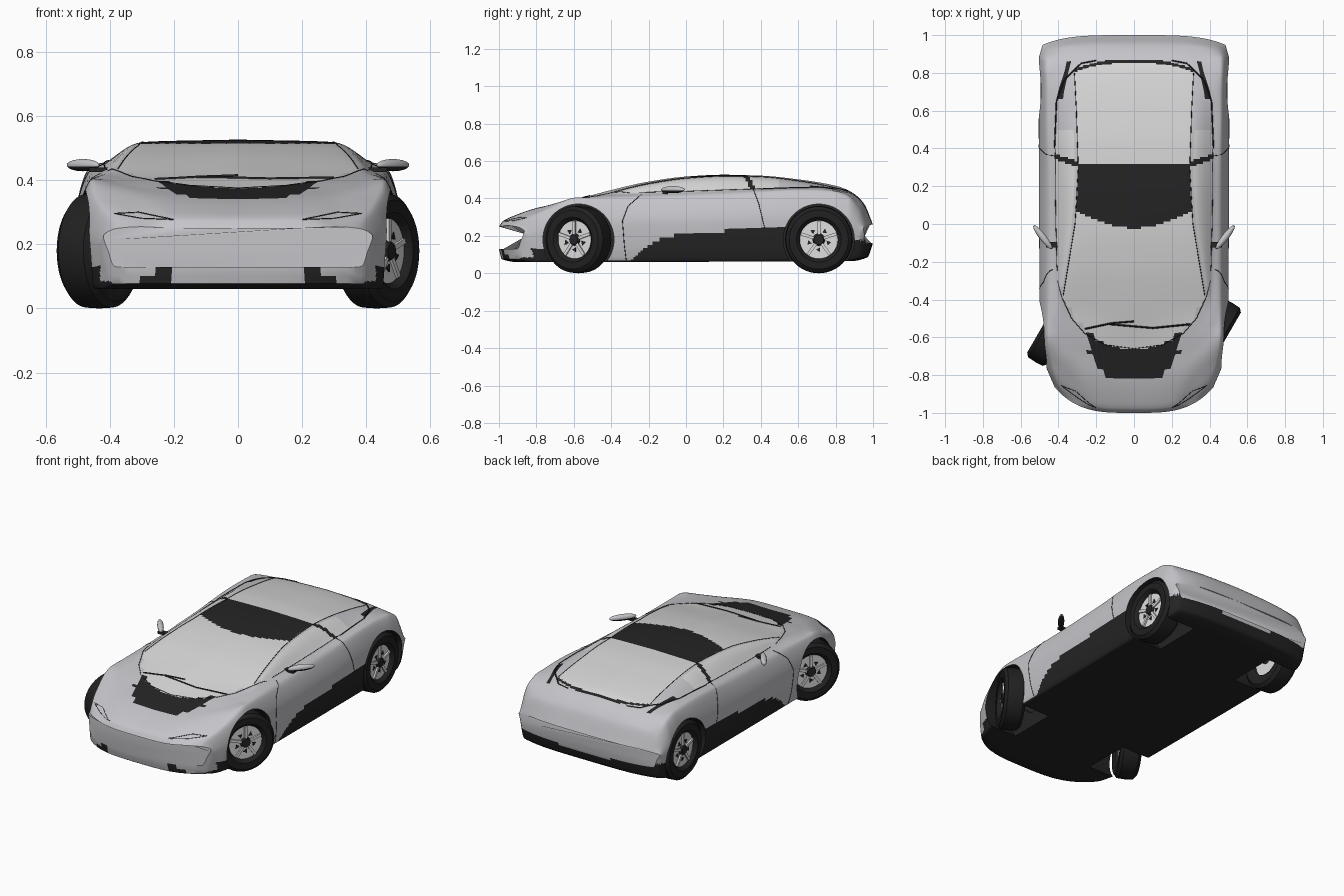
import bpy, bmesh, math
from mathutils import Vector, Matrix
from mathutils.bvhtree import BVHTree

if "Cube" in bpy.data.objects:
    bpy.data.objects.remove(bpy.data.objects["Cube"])


def material(name, r, g, b):
    m = bpy.data.materials.new(name)
    m.use_nodes = True
    m.diffuse_color = (r, g, b, 1)
    m.node_tree.nodes["Principled BSDF"].inputs["Base Color"].default_value = (r, g, b, 1)
    return m


DARK = material("dark trim", .018, .018, .019)
PAINT = material("silver paint", .56, .56, .59)
GLASS = material("pale glass", .68, .68, .68)
TYRE = material("tyre rubber", .015, .015, .015)
RIM = material("bright rim", .74, .74, .74)
METAL = material("axle grey", .09, .09, .09)


def add_object(name, bm, mats, angle=35):
    mesh = bpy.data.meshes.new(name)
    bmesh.ops.recalc_face_normals(bm, faces=bm.faces)
    bm.to_mesh(mesh)
    bm.free()
    for m in mats:
        mesh.materials.append(m)
    ob = bpy.data.objects.new(name, mesh)
    bpy.context.collection.objects.link(ob)
    smooth(ob, angle)
    return ob


def smooth(ob, angle=35):
    bpy.ops.object.select_all(action='DESELECT')
    ob.select_set(True)
    bpy.context.view_layer.objects.active = ob
    bpy.ops.object.shade_smooth_by_angle(angle=math.radians(angle))


def ease(pts):
    """Smooth curve through (t, value) points, without overshoot."""
    d = [(b[1] - a[1]) / (b[0] - a[0]) for a, b in zip(pts, pts[1:])]
    m = [d[0]] + [2 * p * q / (p + q) if p * q > 0 else 0 for p, q in zip(d, d[1:])] + [d[-1]]

    def f(t):
        i = max([k for k in range(len(d)) if pts[k][0] <= t], default=0)
        (t0, v0), (t1, v1) = pts[i], pts[i + 1]
        h = t1 - t0
        s = min(1, max(0, (t - t0) / h))
        return ((1 + 2 * s) * v0 + s * h * m[i]) * (1 - s) ** 2 + ((3 - 2 * s) * v1 + (s - 1) * h * m[i + 1]) * s * s
    return f


# Body profiles along the length
floor = ease([(-1, .13), (-.985, .075), (-.9, .06), (.88, .065), (.97, .085), (1, .16)])
width = ease([(-1, .42), (-.9, .465), (-.7, .495), (-.4, .5), (.9, .505), (1, .485)])
shoulder_z = ease([(-1, .25), (-.95, .29), (-.85, .335), (-.6, .405), (-.3, .405), (.2, .42),
                   (.6, .445), (.8, .44), (.9, .41), (.96, .34), (1, .25)])
belt_x = ease([(-1, .3), (-.7, .36), (-.4, .41), (.4, .42), (.65, .41), (.85, .36), (1, .34)])
belt_z = ease([(-1, .255), (-.9, .31), (-.7, .38), (-.4, .42), (0, .435), (.4, .45), (.7, .458),
               (.85, .435), (.95, .37), (1, .26)])
rail_x = ease([(-1, .18), (-.8, .25), (-.66, .3), (-.4, .375), (-.2, .345), (0, .312),
               (.3, .295), (.8, .315), (1, .22)])
rail_drop = ease([(-1, 0), (-.66, -.008), (-.4, .015), (0, .01), (.4, .007), (.8, .012), (1, 0)])
top_z = ease([(-1, .25), (-.98, .278), (-.93, .303), (-.82, .34), (-.66, .375), (-.4, .445), (-.2, .49),
              (0, .517), (.2, .527), (.4, .522), (.6, .502), (.8, .468), (.88, .437), (.95, .375), (1, .26)])
sill_z = ease([(-.31, .05), (-.2, .15), (-.1, .195), (.1, .22), (.52, .245), (.57, .25)])

STEP, SPANS, ROWS = 9, 7, 190


def half_section(s):
    b, w, t = floor(s), width(s), top_z(s)
    ctrl = [(0, b), (w - .04, b), (w - .015, b + .05), (w, (b + shoulder_z(s)) / 2 + .035),
            (w - .045, shoulder_z(s)), (belt_x(s), belt_z(s)), (rail_x(s), t - rail_drop(s)), (0, t)]
    fx, fz = (ease([(i, c[k]) for i, c in enumerate(ctrl)]) for k in (0, 1))
    nose, tail = max(0, -.5 - s) * 2, max(0, (s - .7) / .3)
    out = []
    for j in range(SPANS * STEP + 1):
        x = fx(j / STEP)
        y = s + .2 * (x / .47) ** 3.5 * nose ** 1.3 - .05 * (x / .48) ** 4 * tail
        out.append(Vector((x, y, fz(j / STEP))))
    return out


def body_colour(c, n, u):
    ax, y, z = abs(c.x), c.y, c.z
    if n.z < -.6 and z < .12:
        return 0
    if u < 4:
        # Sills, front lip with fins, rear diffuser
        if -.31 < y < .57 and z < sill_z(y):
            return 0
        fin = max(0, 1 - abs(ax - .24) / .05) * .04
        if y < -.7 and (z < .085 + fin or (ax > .43 and z < .135)):
            return 0
        return 0 if y > .84 and z < .15 + .03 * min(1, (ax / .4) ** 4) else 1
    screen = -.66 + .28 * (ax / .38) ** 2.6
    if u > 6 and y > screen:
        # Windscreen, roof panel, rear window
        if y < -.02 + .07 * (ax / .28) ** 2:
            return 2
        if y < .32:
            return 0
        rear = .85 - .04 * (ax / .3) ** 3
        return 2 if y < rear else 0 if y < rear + .018 else 1
    if u > 5 and -.82 < y < screen and ax < min(.24, .14 + .7 * (y + .82)):
        return 0
    if 5 < u < 6:
        # Side windows with the slanted pillar, dark rear corners
        if 0 < y - .3 - (6 - u) * .05 < .03:
            return 0
        if -.33 < y < .5 and 5.12 < u < 5.85:
            return 2
        if .66 < y < .86 and u < 5.4:
            return 0
    return 1


# Body shell lofted from cross sections
bm = bmesh.new()
rings = []
for i in range(ROWS + 1):
    t = -1 + 2 * i / ROWS
    half = half_section(.6 * t + .4 * math.sin(t * math.pi / 2))
    ring = half + [Vector((-p.x, p.y, p.z)) for p in half[-2:0:-1]]
    rings.append([bm.verts.new(p) for p in ring])
n, half_n = len(rings[0]), SPANS * STEP
for a, b in zip(rings, rings[1:]):
    for j in range(n):
        k = (j + 1) % n
        f = bm.faces.new((a[j], a[k], b[k], b[j]))
        f.normal_update()
        u = (j + .5 if j < half_n else 2 * half_n - j - .5) / STEP
        f.material_index = body_colour(f.calc_center_median(), -f.normal, u)
for ring in (rings[0], rings[-1]):
    bm.faces.new(ring).material_index = 1
bmesh.ops.recalc_face_normals(bm, faces=bm.faces)
for f in bm.faces:
    if f.normal.z < -.6 and f.calc_center_median().z < .12:
        f.material_index = 0
surface = BVHTree.FromBMesh(bm)
body = add_object("body_shell", bm, [DARK, PAINT, GLASS])


def cylinder(bm, radius, depth, mat, segs=40, radius2=None):
    return bmesh.ops.create_cone(bm, cap_ends=True, segments=segs, radius1=radius,
                                 radius2=radius if radius2 is None else radius2, depth=depth, matrix=mat)["verts"]


# Wheel arches
ALONG_X = Matrix.Rotation(math.pi / 2, 4, 'Y')
FRONT, REAR, AXLE_Z = -.575, .71, .18
bm = bmesh.new()
for y in (FRONT, REAR):
    for side in (-1, 1):
        cylinder(bm, .19, .4, Matrix.Translation((side * .475, y, AXLE_Z)) @ ALONG_X, 64)
cutter = add_object("arch_cutter", bm, [DARK])
cutter.hide_render = True
cut = body.modifiers.new("wheel arches", 'BOOLEAN')
cut.operation, cut.solver, cut.object = 'DIFFERENCE', 'EXACT', cutter
bpy.context.view_layer.objects.active = body
bpy.ops.object.modifier_apply(modifier=cut.name)
bpy.data.objects.remove(cutter)
smooth(body)


# Wheels: lathed tyre, rim dish, five spokes, hub
def wheel(name, side, y, steer):
    bm = bmesh.new()
    place = Matrix.Translation((side * .433, y, AXLE_Z)) @ Matrix.Rotation(steer, 4, 'Z') \
        @ Matrix.Scale(side, 4, (1, 0, 0))
    outline = [(-.05, .1), (-.062, .12), (-.062, .158), (-.045, .177), (0, .18),
               (.045, .177), (.062, .158), (.062, .12), (.05, .106), (.035, .1)]
    verts = [bm.verts.new((x, 0, r)) for x, r in outline]
    edges = [bm.edges.new(p) for p in zip(verts, verts[1:])]
    bmesh.ops.spin(bm, geom=verts + edges, axis=(1, 0, 0), cent=(0, 0, 0), angle=math.tau, steps=48)
    bmesh.ops.remove_doubles(bm, verts=bm.verts, dist=.0005)

    def part(verts, index):
        for f in {f for v in verts for f in v.link_faces}:
            f.material_index = index
    part(cylinder(bm, .103, .075, Matrix.Translation((.002, 0, 0)) @ ALONG_X), 1)
    part(cylinder(bm, .034, .016, Matrix.Translation((.046, 0, 0)) @ ALONG_X, 20, .026), 2)
    for k in range(5):
        turn = Matrix.Rotation(k * math.tau / 5, 4, 'X')
        spoke = turn @ Matrix.Translation((.044, 0, .06)) @ Matrix.Diagonal((.01, .016, .08, 1))
        part(bmesh.ops.create_cube(bm, size=1, matrix=spoke)["verts"], 1)
        slot = turn @ Matrix.Rotation(math.pi / 5, 4, 'X') @ Matrix.Translation((.041, 0, .054)) @ ALONG_X
        part(cylinder(bm, .015, .004, slot, 3), 2)
    bm.transform(place)
    add_object(name, bm, [TYRE, RIM, DARK])


for side, label in ((1, "left"), (-1, "right")):
    wheel("front_wheel_" + label, side, FRONT, -math.radians(30))
    wheel("rear_wheel_" + label, side, REAR, 0)
for label, y in (("front", FRONT), ("rear", REAR)):
    bm = bmesh.new()
    cylinder(bm, .03, .78, Matrix.Translation((0, y, AXLE_Z)) @ ALONG_X, 20)
    add_object(label + "_axle", bm, [METAL])

# Door mirrors: swept blade with dark underside, and arm
for side, label in ((1, "left"), (-1, "right")):
    bm = bmesh.new()
    head = Matrix.Translation((.483, -.07, .447)) @ Matrix.Rotation(math.radians(52), 4, 'Z')
    bmesh.ops.create_uvsphere(bm, u_segments=24, v_segments=14, radius=1,
                              matrix=head @ Matrix.Diagonal((.08, .018, .019, 1)))
    for f in bm.faces:
        f.material_index = 1 if f.calc_center_median().z < .442 else 0
    arm = Matrix.Translation((.435, -.11, .432)) @ Matrix.Diagonal((.06, .03, .014, 1))
    for f in {f for v in bmesh.ops.create_cube(bm, size=1, matrix=arm)["verts"] for f in v.link_faces}:
        f.material_index = 1
    bm.transform(Matrix.Scale(side, 4, (1, 0, 0)))
    add_object("door_mirror_" + label, bm, [PAINT, DARK])


# Seams and trim lines laid on the body
def trim(name, view, points, sides=(1, -1), thick=.002):
    curve = bpy.data.curves.new(name, 'CURVE')
    curve.dimensions, curve.bevel_depth, curve.bevel_resolution = '3D', thick, 0
    curve.materials.append(DARK)
    for side in sides:
        path = []
        for a, b in zip(points, points[1:]):
            for k in range(9):
                p, q = Vector(a).lerp(Vector(b), k / 8)
                start, ray = {"top": ((p * side, q, 2), (0, 0, -1)), "side": ((2 * side, p, q), (-side, 0, 0)),
                              "front": ((p * side, -2, q), (0, 1, 0))}[view]
                hit = surface.ray_cast(Vector(start), Vector(ray))[0]
                if hit:
                    path.append(hit)
        spline = curve.splines.new('POLY')
        spline.points.add(len(path) - 1)
        for dot, p in zip(spline.points, path):
            dot.co = (*p, 1)
    bpy.context.collection.objects.link(bpy.data.objects.new(name, curve))


trim("door_front_seam", "side", [(-.32, .07), (-.33, .15), (-.34, .28), (-.31, .36), (-.24, .42)])
trim("door_rear_seam", "side", [(.36, .45), (.39, .37), (.42, .245)])
trim("window_sill", "side", [(-.25, .432), (0, .438), (.4, .452)])
trim("screen_edge", "top", [(0, -.66), (.15, -.64), (.26, -.58), (.33, -.5), (.385, -.38), (.405, -.3)])
trim("roof_rail", "top", [(.375, -.38), (.345, -.2), (.312, 0), (.295, .3), (.305, .6), (.315, .8)])
trim("rear_quarter_edge", "top", [(.42, .4), (.41, .65), (.37, .76), (.28, .85), (.2, .865)], thick=.004)
trim("headlight_outline", "front", [(.2, .277), (.3, .281), (.385, .296), (.31, .3), (.2, .277)])
trim("wiper", "top", [(-.26, -.555), (-.12, -.525), (0, -.515)], (1,), .005)
trim("wiper_arm", "top", [(-.13, -.53), (.1, -.55), (.3, -.53)], (1,), .005)
